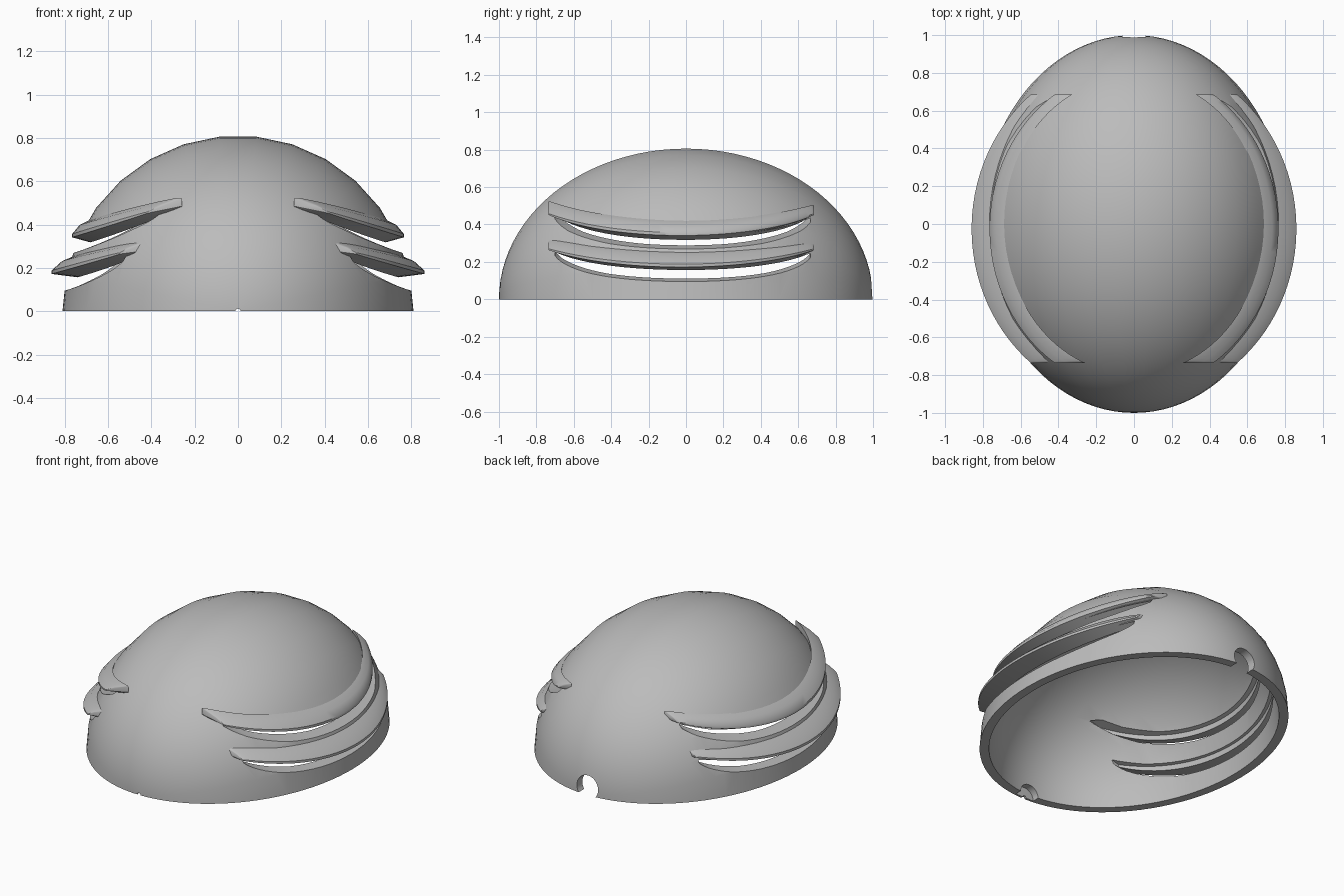
import bpy, bmesh
from math import sin, cos, pi, sqrt, radians

cube = bpy.data.objects.get("Cube")
if cube:
    bpy.data.objects.remove(cube, do_unlink=True)

grey = bpy.data.materials.new("shell_grey")
grey.use_nodes = True
grey.diffuse_color = (0.5, 0.5, 0.5, 1)
grey.node_tree.nodes["Principled BSDF"].inputs["Base Color"].default_value = (0.5, 0.5, 0.5, 1)

RADIUS, WALL = 0.81, 0.055
Y_MID = -0.025


def loft(name, loops, capped):
    """Skin a row of closed loops into one solid."""
    bm = bmesh.new()
    rows = [[bm.verts.new(p) for p in loop] for loop in loops]
    n = len(rows[0])
    for a, b in zip(rows, rows[1:]):
        for j in range(n):
            k = (j + 1) % n
            bm.faces.new((a[j], a[k], b[k], b[j]))
    if capped:
        bm.faces.new(rows[0])
        bm.faces.new(rows[-1])
    bmesh.ops.remove_doubles(bm, verts=bm.verts, dist=1e-5)
    bmesh.ops.recalc_face_normals(bm, faces=bm.faces)
    mesh = bpy.data.meshes.new(name)
    bm.to_mesh(mesh)
    bm.free()
    obj = bpy.data.objects.new(name, mesh)
    bpy.context.collection.objects.link(obj)
    mesh.materials.append(grey)
    return obj


def smooth(obj, angle):
    bpy.ops.object.select_all(action='DESELECT')
    obj.select_set(True)
    bpy.context.view_layer.objects.active = obj
    bpy.ops.object.shade_smooth_by_angle(angle=radians(angle))


def dome_x(y, z):
    return sqrt(max(RADIUS ** 2 * (1 - y * y) - z * z, 0.01))


def edge(y, tip_x, tip_z, length, slope):
    """Outer edge of a fin: an ellipse lying in a tilted plane."""
    x = tip_x * sqrt(1 - ((y - Y_MID) / length) ** 2)
    return x, tip_z + slope * (tip_x - x)


def sweep(name, side, y0, y1, section):
    loops = []
    steps = 36
    for i in range(steps + 1):
        t = -cos(pi * i / steps)
        y = (y0 + y1) / 2 + t * (y1 - y0) / 2
        loops.append([(side * x, y, z) for x, z in section(y, t)])
    return loft(name, loops, True)


def fin(name, side, spec):
    slope = spec[3]

    def section(y, t):
        x, z = edge(y, *spec)
        h = 0.05 * (0.35 + 0.65 * sqrt(max(1 - t ** 4, 0)))
        inner = dome_x(y, z) - 0.05
        rise = slope * (x - inner)
        return [(x, z + 0.2 * h), (x, z - 0.12 * h),
                (inner, z + rise - 1.1 * h), (inner, z + rise + h),
                (x - 0.4 * (x - inner), z + 0.4 * rise + 0.8 * h)]
    return sweep(name, side, -0.735, 0.685, section)


def slot(name, side, spec, depth):
    slope = spec[3]

    def section(y, t):
        x, z = edge(y, *spec)
        inner = dome_x(y, z) - 0.17
        outer = x + 0.08
        low = 0.03 + (depth - 0.03) * sqrt(max(1 - t ** 4, 0.02))
        z_in, z_out = z + slope * (x - inner), z - slope * 0.08
        return [(outer, z_out - 0.02), (outer, z_out - low),
                (inner, z_in - low), (inner, z_in - 0.02)]
    return sweep(name, side, -0.70, 0.665, section)


def rod(name, radius, z, y0, y1):
    n = 32
    ring = [(radius * cos(2 * pi * i / n), z + radius * sin(2 * pi * i / n)) for i in range(n)]
    return loft(name, [[(x, y, h) for x, h in ring] for y in (y0, y1)], True)


# Hollow half-ellipsoid shell, open underneath
def arc(phi, r, length):
    return [(r * sin(phi) * cos(pi * j / 15), -length * cos(phi),
             r * sin(phi) * sin(pi * j / 15)) for j in range(16)]


rings = 48
loops = []
for i in range(rings + 1):
    phi = pi * i / rings
    loops.append(arc(phi, RADIUS, 1) + arc(phi, RADIUS - WALL, 1 - WALL)[::-1])
shell = loft("dome_shell", loops, False)

# Fin specs: tip x, tip z, ellipse half length, slope
fins = {"upper": ((0.765, 0.347, 0.85, 0.31), 0.08),
        "lower": ((0.86, 0.178, 0.92, 0.28), 0.10)}

# Vent slots, rear cable notch and front recess with a pinhole
cutters = [rod("rear_notch", 0.075, 0.045, 0.7, 1.1),
           rod("front_recess", 0.065, 0.0, -0.985, -0.8),
           rod("front_pinhole", 0.012, 0.0, -1.1, -0.9)]
for level, (spec, depth) in fins.items():
    for side, label in ((1, "left"), (-1, "right")):
        cutters.append(slot(f"{level}_slot_{label}", side, spec, depth))
        smooth(fin(f"{level}_fin_{label}", side, spec), 40)

bpy.context.view_layer.objects.active = shell
for cutter in cutters:
    cutter.hide_render = True
    mod = shell.modifiers.new(cutter.name, 'BOOLEAN')
    mod.operation = 'DIFFERENCE'
    mod.solver = 'EXACT'
    mod.object = cutter
    bpy.ops.object.modifier_apply(modifier=mod.name)
    bpy.data.objects.remove(cutter, do_unlink=True)
smooth(shell, 30)
